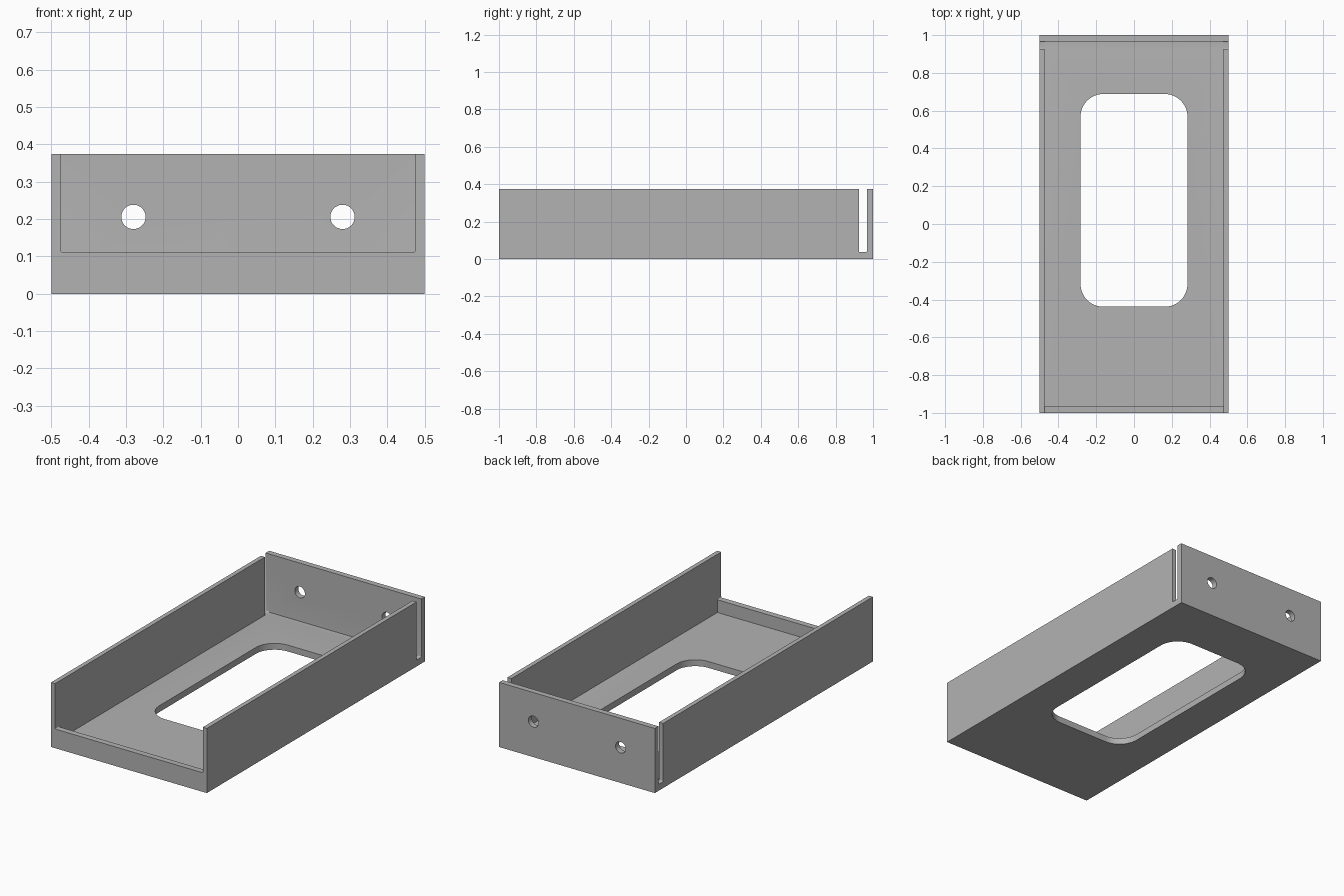
import bpy
import bmesh
import math
from mathutils import Matrix, Vector

if "Cube" in bpy.data.objects:
    bpy.data.objects.remove(bpy.data.objects["Cube"])

HEIGHT = 0.375
FLOOR = 0.037
INNER_X = 0.474       # inner face of the side walls
INNER_FRONT = -0.965  # inner face of the front lip
INNER_BACK = 0.967    # inner face of the back wall
OVER = 0.1            # how far cutters reach past the solid

grey = bpy.data.materials.new("mid_grey")
grey.use_nodes = True
colour = (0.45, 0.45, 0.45, 1)
grey.diffuse_color = colour
grey.node_tree.nodes["Principled BSDF"].inputs["Base Color"].default_value = colour


def finish(name, bm):
    mesh = bpy.data.meshes.new(name)
    bm.to_mesh(mesh)
    bm.free()
    mesh.materials.append(grey)
    obj = bpy.data.objects.new(name, mesh)
    bpy.context.collection.objects.link(obj)
    return obj


def box(name, low, high, round_axis=None, radius=0, segments=4):
    """Box between two corners; edges along round_axis can be rounded."""
    low, high = Vector(low), Vector(high)
    size = high - low
    bm = bmesh.new()
    bmesh.ops.create_cube(bm, size=1)
    bmesh.ops.scale(bm, vec=size, verts=bm.verts)
    bmesh.ops.translate(bm, vec=(low + high) / 2, verts=bm.verts)
    if round_axis is not None:
        edges = [e for e in bm.edges
                 if abs((e.verts[0].co - e.verts[1].co)[round_axis]) > size[round_axis] / 2]
        bmesh.ops.bevel(bm, geom=edges, offset=radius, segments=segments,
                        profile=0.5, affect='EDGES')
    return finish(name, bm)


def screw_hole(name, x):
    bm = bmesh.new()
    turn = Matrix.Translation((x, 1, 0.206)) @ Matrix.Rotation(math.pi / 2, 4, 'X')
    bmesh.ops.create_cone(bm, cap_ends=True, segments=48, radius1=0.0325,
                          radius2=0.0325, depth=0.2, matrix=turn)
    return finish(name, bm)


# Solid block that becomes the tray
tray = box("open_tray", (-0.5, -1, 0), (0.5, 1, HEIGHT))

cutters = [
    # Slots between the side walls and the back wall
    box("slot_cutter", (-0.5 - OVER, 0.924, FLOOR), (0.5 + OVER, INNER_BACK, HEIGHT + OVER),
        0, 0.006),
    # Inside of the tray
    box("cavity_cutter", (-INNER_X, INNER_FRONT, FLOOR), (INNER_X, INNER_BACK, HEIGHT + OVER)),
    # Front opening above the low lip
    box("front_cutter", (-INNER_X, -1 - OVER, 0.111), (INNER_X, -0.8, HEIGHT + OVER),
        1, 0.005),
    # Rounded window in the floor
    box("window_cutter", (-0.283, -0.438, -OVER), (0.283, 0.688, OVER), 2, 0.12, 12),
    # Screw holes in the back wall
    screw_hole("left_hole_cutter", 0.28),
    screw_hole("right_hole_cutter", -0.28),
]

for cutter in cutters:
    cutter.hide_render = True
    cut = tray.modifiers.new(cutter.name, 'BOOLEAN')
    cut.operation = 'DIFFERENCE'
    cut.solver = 'EXACT'
    cut.object = cutter

# Bake the cuts, then drop the cutters
bpy.context.view_layer.update()
graph = bpy.context.evaluated_depsgraph_get()
tray_mesh = bpy.data.meshes.new_from_object(tray.evaluated_get(graph))
tray.modifiers.clear()
tray.data = tray_mesh
tray_mesh.materials.clear()
tray_mesh.materials.append(grey)
for cutter in cutters:
    bpy.data.objects.remove(cutter)

bpy.context.view_layer.objects.active = tray
tray.select_set(True)
bpy.ops.object.shade_smooth_by_angle(angle=math.radians(30))
